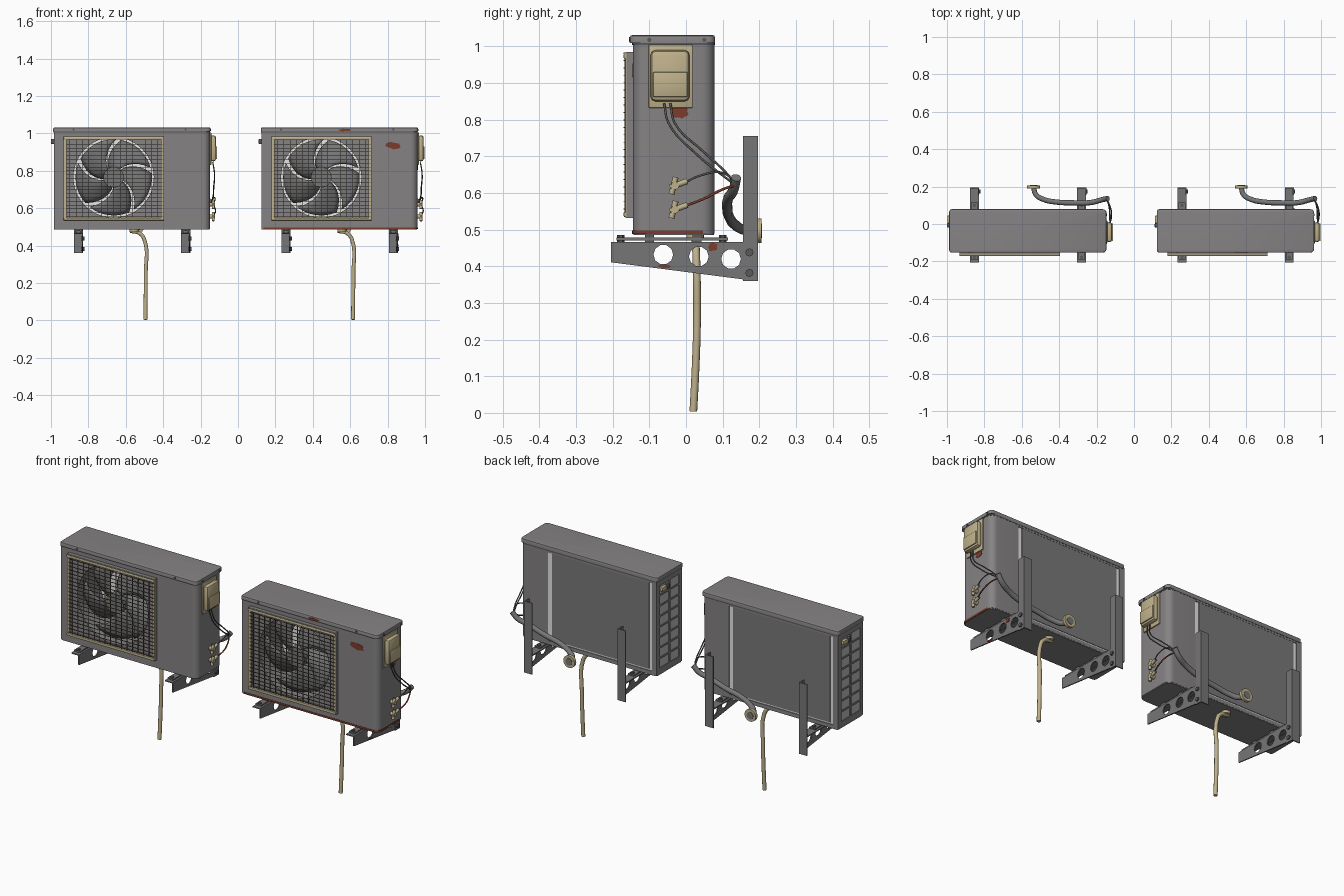
import bpy, bmesh, math, random
from mathutils import Vector

if "Cube" in bpy.data.objects:
    bpy.data.objects.remove(bpy.data.objects["Cube"])

random.seed(4)
DX = 0.0  # sideways shift of the unit being built


def material(name, rgb):
    m = bpy.data.materials.new(name)
    m.diffuse_color = (*rgb, 1)
    m.use_nodes = True
    m.node_tree.nodes["Principled BSDF"].inputs["Base Color"].default_value = m.diffuse_color
    return m


GREY = material("painted grey", (0.235, 0.225, 0.23))
PANEL = material("back panel grey", (0.19, 0.19, 0.19))
DARK = material("dark grey", (0.1, 0.1, 0.1))
WIRE = material("wire olive", (0.12, 0.105, 0.07))
TAN = material("aged plastic", (0.52, 0.44, 0.26))
PALE = material("pale fins", (0.85, 0.85, 0.85))
FIN = material("fin grey", (0.5, 0.5, 0.51))
RUST = material("rust", (0.2, 0.045, 0.025))
STEEL = material("bracket steel", (0.18, 0.18, 0.185))


def shade(ob):
    bpy.ops.object.select_all(action='DESELECT')
    ob.select_set(True)
    bpy.context.view_layer.objects.active = ob
    bpy.ops.object.shade_smooth_by_angle(angle=math.radians(40))


def finish(bm, name, mat):
    bmesh.ops.recalc_face_normals(bm, faces=bm.faces)
    me = bpy.data.meshes.new(name)
    bm.to_mesh(me)
    bm.free()
    me.materials.append(mat)
    ob = bpy.data.objects.new(name, me)
    ob.location.x = DX
    bpy.context.collection.objects.link(ob)
    shade(ob)
    return ob


def boxes(name, dims, mat, bevel=0):
    bm = bmesh.new()
    for x0, x1, y0, y1, z0, z1 in dims:
        for v in bmesh.ops.create_cube(bm, size=1)["verts"]:
            v.co = Vector((x0 + (v.co.x + .5) * (x1 - x0), y0 + (v.co.y + .5) * (y1 - y0),
                           z0 + (v.co.z + .5) * (z1 - z0)))
    if bevel:
        bmesh.ops.bevel(bm, geom=bm.edges[:], offset=bevel, segments=2, profile=.5, affect='EDGES')
    return finish(bm, name, mat)


def cyls(name, items, mat, seg=16, caps=True):
    """Each item: centre, axis, radius, length."""
    bm = bmesh.new()
    for c, axis, r, length in items:
        vs = bmesh.ops.create_cone(bm, cap_ends=caps, segments=seg, radius1=r, radius2=r, depth=length)["verts"]
        q = Vector(axis).to_track_quat('Z', 'Y')
        for v in vs:
            v.co = q @ v.co + Vector(c)
    return finish(bm, name, mat)


def plate(name, loops, plane, a, b, mat, bevel=0):
    """Outline with holes, filled in a plane and spanning a..b along its normal."""
    cu = bpy.data.curves.new(name, 'CURVE')
    cu.dimensions, cu.fill_mode, cu.extrude = '2D', 'BOTH', (b - a) / 2
    for pts in loops:
        sp = cu.splines.new('POLY')
        sp.points.add(len(pts) - 1)
        sp.use_cyclic_u = True
        for p, (u, v) in zip(sp.points, pts):
            p.co = (u, v, 0, 1)
    tmp = bpy.data.objects.new(name, cu)
    bpy.context.collection.objects.link(tmp)
    bpy.context.view_layer.update()
    me = bpy.data.meshes.new_from_object(tmp.evaluated_get(bpy.context.evaluated_depsgraph_get()))
    bpy.data.objects.remove(tmp)
    bm = bmesh.new()
    bm.from_mesh(me)
    bpy.data.meshes.remove(me)
    bmesh.ops.remove_doubles(bm, verts=bm.verts, dist=1e-5)
    for v in bm.verts:
        u, w, n = v.co.x, v.co.y, v.co.z + (a + b) / 2
        v.co = {'xy': (u, w, n), 'xz': (u, n, w), 'yz': (n, u, w)}[plane]
    if bevel:
        rim = [e for e in bm.edges if len(e.link_faces) == 2 and abs(e.calc_face_angle(0) - math.pi / 2) < .1
               and abs(e.verts[0].co.z - b) < 1e-4 and abs(e.verts[1].co.z - b) < 1e-4]
        bmesh.ops.bevel(bm, geom=rim, offset=bevel, segments=2, profile=.5, affect='EDGES')
    return finish(bm, name, mat)


def tube(name, pts, r, mat):
    cu = bpy.data.curves.new(name, 'CURVE')
    cu.dimensions, cu.bevel_depth, cu.bevel_resolution = '3D', r, 3
    cu.use_fill_caps, cu.resolution_u = True, 6
    sp = cu.splines.new('BEZIER')
    sp.bezier_points.add(len(pts) - 1)
    for b, p in zip(sp.bezier_points, pts):
        b.co = p
        b.handle_left_type = b.handle_right_type = 'AUTO'
    cu.materials.append(mat)
    ob = bpy.data.objects.new(name, cu)
    ob.location.x = DX
    bpy.context.collection.objects.link(ob)
    bpy.ops.object.select_all(action='DESELECT')
    ob.select_set(True)
    bpy.context.view_layer.objects.active = ob
    bpy.ops.object.convert(target='MESH')
    shade(bpy.context.object)


def arc(cx, cy, r, a0, a1, n):
    return [(cx + r * math.cos(math.radians(a0 + (a1 - a0) * i / n)),
             cy + r * math.sin(math.radians(a0 + (a1 - a0) * i / n))) for i in range(n + 1)]


def circle(cx, cy, r, n):
    return arc(cx, cy, r, 0, 360, n)[:-1]


def rect(x0, x1, y0, y1):
    return [(x0, y0), (x1, y0), (x1, y1), (x0, y1)]


def rounded(x0, x1, y0, y1, rl, rr):
    return (arc(x1 - rr, y1 - rr, rr, 0, 90, 6) + arc(x0 + rl, y1 - rl, rl, 90, 180, 6)
            + arc(x0 + rl, y0 + rl, rl, 180, 270, 6) + arc(x1 - rr, y0 + rr, rr, 270, 360, 6))


def patch(name, plane, u, v, ru, rv, a, b):
    """Ragged thin rust plate."""
    pts = []
    for i in range(20):
        t, k = i * math.tau / 20, random.uniform(.75, 1.15)
        pts.append((u + ru * k * math.cos(t), v + rv * k * math.sin(t)))
    plate(name, [pts], plane, a, b, RUST)


FX, FZ = -0.665, 0.765  # fan centre


def casing():
    z0, z1, r = .49, 1.012, .035
    plate("front_panel", [rect(-.98, -.185, z0, z1), circle(FX, FZ, .215, 48)], 'xz', -.145, -.139, GREY)
    wall = (arc(-.15 - r, -.145 + r, r, 270, 360, 8) + arc(-.15 - r, .078 - r, r, 0, 90, 8)
            + [(-.315, .078), (-.315, .05), (-.309, .05), (-.309, .072)]
            + arc(-.15 - r, .078 - r, r - .006, 90, 0, 8) + arc(-.15 - r, -.145 + r, r - .006, 360, 270, 8))
    plate("right_wall", [wall], 'xy', z0, z1, GREY)
    wins = [rect(y, y + .078, .523 + i * .058, .572 + i * .058) for y in (-.119, -.031) for i in range(8)]
    plate("left_wall", [rect(-.142, .078, z0, z1)] + wins, 'yz', -.985, -.979, GREY)
    boxes("side_fins", [(-.981, -.975, -.125, .052, .515, .995)], FIN)
    plate("back_frame", [rect(-.98, -.312, z0, z1), rect(-.955, -.318, .508, .995)], 'xz', .05, .078, GREY)
    plate("base_pan", [rounded(-.984, -.152, -.143, .077, .012, r)], 'xy', .486, .496, GREY)
    plate("lid", [rounded(-.988, -.147, -.153, .079, .014, .02)], 'xy', 1.01, 1.031, GREY, .006)
    plate("lid_seam", [rounded(-.986, -.149, -.147, .079, .012, .034)], 'xy', 1.004, 1.01, DARK)
    cyls("fan_shroud", [((FX, -.045, FZ), (0, 1, 0), .215, .19)], GREY, 48, False)
    boxes("heat_exchanger", [(-.965, -.312, .05, .074, .5, 1.0)], PALE)
    boxes("back_panel", [(-.937, -.342, .074, .077, .516, .997)], PANEL)
    boxes("side_handle_front", [(-1.0, -.98, -.018, .003, .943, .97)], DARK, .004)
    boxes("side_handle", [(-.998, -.98, .003, .045, .945, .968)], TAN, .004)
    cyls("lid_screws", [((x, -.153, 1.02), (0, 1, 0), .006, .006) for x in (-.88, -.28)]
         + [((-.147, y, 1.018), (1, 0, 0), .006, .006) for y in (-.1, .05)], DARK, 8)


def fan():
    cyls("fan_hub", [((FX, -.1, FZ), (0, 1, 0), .055, .06)], STEEL, 24)
    bm = bmesh.new()
    for k in range(5):  # swept and twisted blades
        rows = []
        for i in range(7):
            t = i / 6
            r, span = .045 + .159 * t, math.radians(66 - 2 * t)
            row = []
            for j in range(7):
                s = j / 6
                a = k * math.tau / 5 - .75 * t + span * (s - .5) + .3
                row.append(bm.verts.new((FX + r * math.cos(a), -.09 + .05 * (s - .5) - .012 * math.sin(s * 3.14),
                                         FZ + r * math.sin(a))))
            rows.append(row)
        for a, b in zip(rows, rows[1:]):
            for j in range(6):
                bm.faces.new((a[j], a[j + 1], b[j + 1], b[j]))
    m = finish(bm, "fan_blades", STEEL).modifiers.new("thick", 'SOLIDIFY')
    m.thickness = .003


def grille():
    x0, x1, z0, z1, w = -.932, -.395, .532, .985, .016
    hole = rect(x0 + w, x1 - w, z0 + w, z1 - w)
    plate("grille_base", [rect(x0, x1, z0, z1), hole], 'xz', -.163, -.144, GREY)
    plate("grille_frame", [rect(x0, x1, z0, z1), hole], 'xz', -.165, -.163, TAN)
    boxes("grille_bars", [(x0, x1, -.17, -.163, z, z + .013) for z in (z0 + .003, z1 - .018)], TAN, .002)
    boxes("grille_bar_top", [(x0, x1, -.17, -.163, z1 - .005, z1 - .002)], GREY)
    boxes("grille_wires", [(x0 + .012, x1 - .004, -.171, -.167, z - .0012, z + .0012)
                           for z in (z0 + .024 + i * .0203 for i in range(21))]
          + [(x - .0012, x + .0012, -.168, -.164, z0 + .01, z1 - .01)
             for x in (x0 + .033 + i * .0336 for i in range(15))], WIRE)


def services():
    # electrical cover
    boxes("cover_plate", [(-.152, -.143, -.102, .018, .832, 1.005)], TAN, .003)
    boxes("terminal_cover", [(-.148, -.117, -.097, .01, .85, .99)], TAN, .014)
    boxes("cover_lip", [(-.12, -.112, -.09, .004, .862, .93)], TAN, .003)
    # valves
    for z in (.62, .555):
        cyls("valve", [((-.138, -.03, z), (1, 0, 0), .011, .03), ((-.132, -.02, z + .004), (0, 1, .35), .008, .05),
                       ((-.132, -.034, z), (0, .25, 1), .008, .048)], TAN, 10)
    # cables and pipes
    for d in (0, .017):
        tube("cable", [(-.135, -.06 + d, .845), (-.126, -.047 + d, .79), (-.13, .03 + d, .705 + d / 2),
                       (-.135, .1 + d / 2, .648 + d / 2), (-.15, .138, .62)], .0032, DARK)
    tube("upper_valve_pipe", [(-.132, -.01, .625), (-.122, .04, .648), (-.13, .1, .655), (-.15, .138, .625)], .003, DARK)
    tube("lower_valve_pipe", [(-.132, -.01, .562), (-.12, .05, .585), (-.13, .1, .61), (-.15, .138, .622)], .0035, RUST)
    tube("insulated_pipe", [(-.14, .137, .642), (-.17, .13, .61), (-.23, .115, .585), (-.32, .113, .555), (-.42, .118, .535),
                            (-.485, .132, .515), (-.525, .158, .5), (-.537, .198, .497)], .014, STEEL)
    plate("wall_sleeve", [circle(-.537, .497, .034, 24)], 'xz', .19, .206, TAN)
    cyls("sleeve_core", [((-.537, .2, .497), (0, 1, 0), .02, .016)], STEEL, 16)
    # drain
    cyls("drain_spigot", [((-.555, .025, .48), (0, 0, 1), .024, .016)], TAN, 16)
    tube("drain_hose", [(-.575, .025, .478), (-.525, .026, .465), (-.5, .028, .43), (-.493, .03, .25),
                        (-.494, .026, .12), (-.495, .02, .004)], .0105, TAN)


def bracket(x):
    xr = x + .024
    plate("bracket_arm", [[(-.205, .466), (.19, .466), (.19, .36), (-.205, .411)]]
          + [circle(y, z, .027, 10) for y, z in ((-.062, .432), (.035, .427), (.123, .42))],
          'yz', xr - .006, xr, STEEL)
    boxes("bracket_flange", [(x - .024, xr, -.205, .19, .461, .467)], STEEL)
    boxes("bracket_post", [(x - .024, xr, .19, .196, .36, .755), (xr - .006, xr + .001, .155, .196, .36, .755)], STEEL)
    cyls("post_bolts", [((xr, .173, z), (1, 0, 0), .011, .016) for z in (.438, .382)], DARK, 8)
    boxes("mount_rail", [(x - .018, x + .018, -.19, .115, .471, .478)], STEEL)
    boxes("mount_feet", [(x - .016, x + .016, y - .012, y + .012, .466, .489) for y in (-.1, .03)], DARK)
    cyls("rail_bolts", [((x, y, .475), (0, 0, 1), .01, .022) for y in (-.178, .1)], DARK, 6)


for unit in range(2):
    DX = 1.11 * unit
    casing()
    fan()
    grille()
    services()
    for bx in (-.853, -.28):
        bracket(bx)

# rust, only on the more weathered unit
patch("front_rust", 'xz', -.28, .935, .046, .018, -.1464, -.1444)
patch("side_rust", 'yz', -.018, .822, .024, .018, -.152, -.148)
patch("lid_rust", 'xz', -.54, 1.018, .035, .007, -.1545, -.1525)
patch("arm_rust_low", 'yz', -.06, .4, .018, .005, -.257, -.253)
patch("arm_rust_high", 'yz', .073, .452, .014, .012, -.257, -.253)
plate("bottom_rust", [rounded(-.98, -.148, -.147, .07, .012, .035)], 'xy', .488, .498, RUST)
